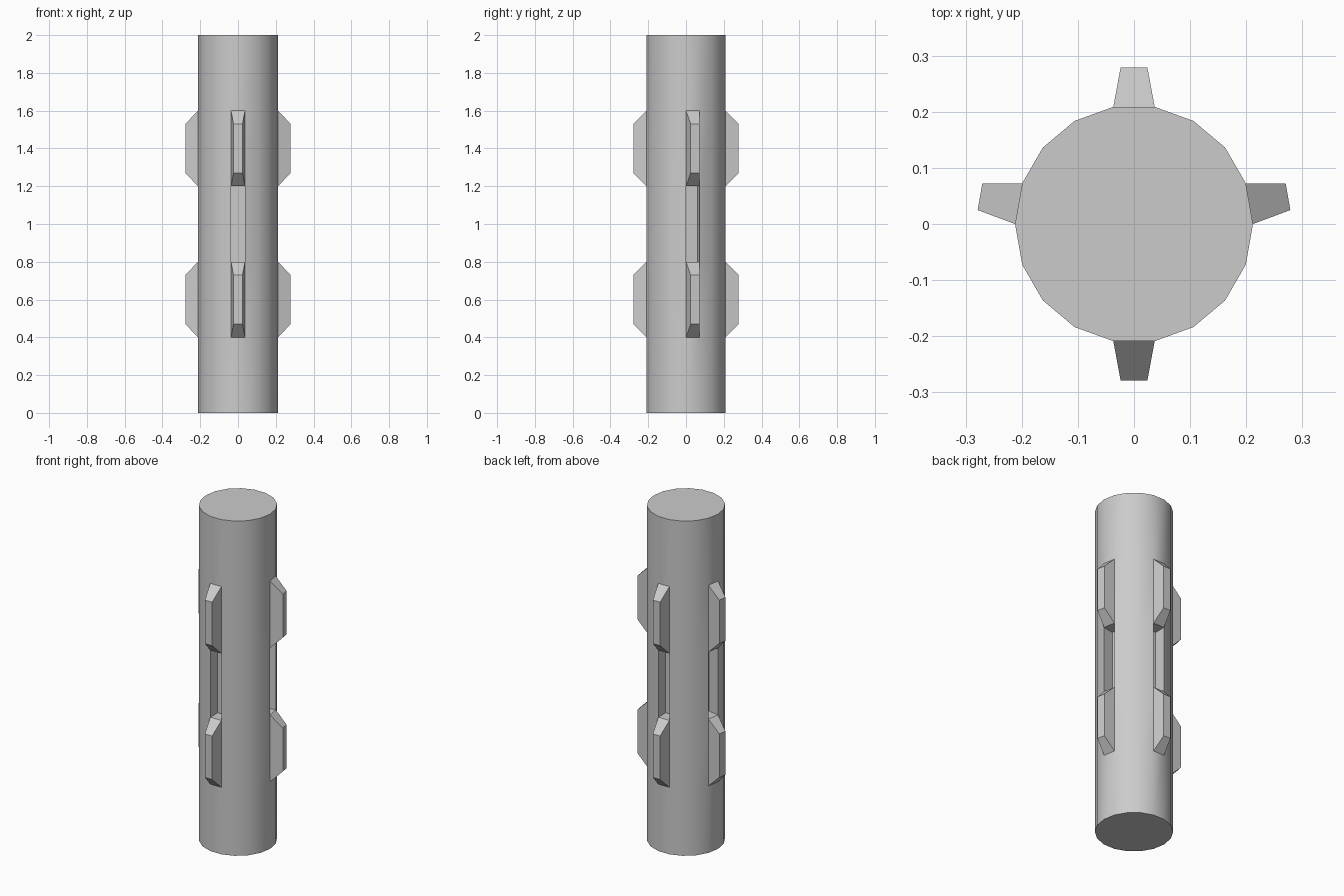
import bpy, bmesh, math
from mathutils import Vector

if "Cube" in bpy.data.objects:
    bpy.data.objects.remove(bpy.data.objects["Cube"])

SIDES, RADIUS, DEPTH = 18, 0.212, 0.07
LEVELS = [0, 0.4, 0.8, 1.2, 1.6, 2.0]
RIBBED_SIDES = (0, 4, 8, 13)          # facets carrying ribs and grooves

bm = bmesh.new()

# Column: stacked rings so the facets split at rib and groove heights
rings = []
for z in LEVELS:
    angles = [2 * math.pi * i / SIDES for i in range(SIDES)]
    rings.append([bm.verts.new((RADIUS * math.cos(a), RADIUS * math.sin(a), z)) for a in angles])
panels = {}
for level, (low, high) in enumerate(zip(rings, rings[1:])):
    for i in range(SIDES):
        j = (i + 1) % SIDES
        panels[level, i] = bm.faces.new((low[i], low[j], high[j], high[i]))
bm.faces.new(rings[0][::-1])
bm.faces.new(rings[-1])
for f in bm.faces:
    f.smooth = len(f.verts) == 4
bm.normal_update()


def push(face, distance, scale):
    """Extrude one panel along its normal, scaling the new end face."""
    normal, centre = face.normal.copy(), face.calc_center_median()
    new = bmesh.ops.extrude_discrete_faces(bm, faces=[face])["faces"][0]
    for v in new.verts:
        v.co = centre + (v.co - centre) * scale + normal * distance


# Tapered ribs above and below, straight recessed groove between them
for side in RIBBED_SIDES:
    push(panels[1, side], DEPTH, 0.65)
    push(panels[3, side], DEPTH, 0.65)
    push(panels[2, side], -DEPTH, 1.0)

mesh = bpy.data.meshes.new("ribbed_column")
bm.to_mesh(mesh)
bm.free()
column = bpy.data.objects.new("ribbed_column", mesh)
bpy.context.collection.objects.link(column)

# Smooth round body, crisp rib edges
bpy.context.view_layer.objects.active = column
column.select_set(True)
bpy.ops.object.shade_smooth_by_angle(angle=math.radians(30))
